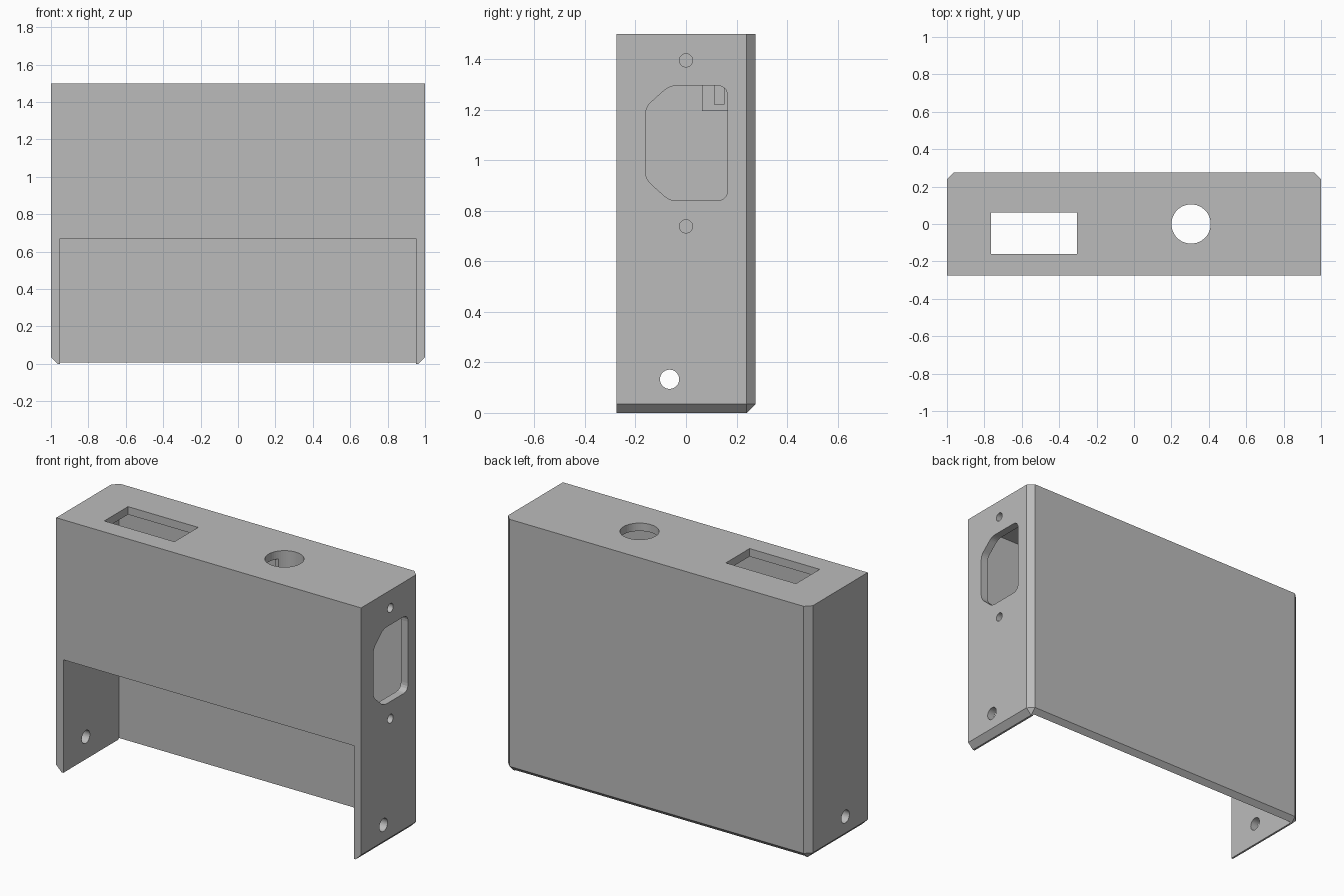
import bpy, bmesh, math
from mathutils import Vector, Matrix

if "Cube" in bpy.data.objects:
    bpy.data.objects.remove(bpy.data.objects["Cube"], do_unlink=True)

mat = bpy.data.materials.new("light grey plastic")
mat.use_nodes = True
GREY = (0.5, 0.5, 0.5, 1)
mat.diffuse_color = GREY
mat.node_tree.nodes["Principled BSDF"].inputs["Base Color"].default_value = GREY


def make(name, bm):
    bmesh.ops.recalc_face_normals(bm, faces=bm.faces)
    mesh = bpy.data.meshes.new(name)
    bm.to_mesh(mesh)
    bm.free()
    mesh.materials.append(mat)
    ob = bpy.data.objects.new(name, mesh)
    bpy.context.collection.objects.link(ob)
    return ob


def box_bm(lo, hi):
    bm = bmesh.new()
    bmesh.ops.create_cube(bm, size=1)
    lo, hi = Vector(lo), Vector(hi)
    for v in bm.verts:
        v.co = Vector(h if c > 0 else l for c, l, h in zip(v.co, lo, hi))
    return bm


def box(name, lo, hi):
    return make(name, box_bm(lo, hi))


def rod(name, centre, radius, length, axis):
    bm = bmesh.new()
    turn = Matrix.Rotation(math.pi / 2, 4, "Y") if axis == "X" else Matrix()
    bmesh.ops.create_cone(bm, cap_ends=True, segments=48, radius1=radius,
                          radius2=radius, depth=length,
                          matrix=Matrix.Translation(centre) @ turn)
    return make(name, bm)


def cut(target, cutters):
    for c in cutters:
        mod = target.modifiers.new("cut", "BOOLEAN")
        mod.operation, mod.solver, mod.object = "DIFFERENCE", "EXACT", c
        c.hide_render = True
    bpy.context.view_layer.update()
    graph = bpy.context.evaluated_depsgraph_get()
    mesh = bpy.data.meshes.new_from_object(target.evaluated_get(graph))
    target.modifiers.clear()
    target.data = mesh
    for c in cutters:
        bpy.data.objects.remove(c, do_unlink=True)


def socket_cutter():
    # Rounded outline with two clipped corners, pushed through the side wall
    corners = [(-0.16, 0.925, 0.03), (-0.065, 0.84, 0.03), (0.165, 0.84, 0.045),
               (0.165, 1.295, 0.045), (-0.065, 1.295, 0.03), (-0.16, 1.21, 0.03)]
    pts = []
    for i, (y, z, r) in enumerate(corners):
        p = Vector((y, z))
        a = p + (Vector(corners[i - 1][:2]) - p).normalized() * r
        b = p + (Vector(corners[(i + 1) % len(corners)][:2]) - p).normalized() * r
        for k in range(6):
            t = k / 5
            pts.append(a * (1 - t) ** 2 + p * 2 * t * (1 - t) + b * t ** 2)
    bm = bmesh.new()
    face = bm.faces.new([bm.verts.new((0.8, q.x, q.y)) for q in pts])
    ext = bmesh.ops.extrude_face_region(bm, geom=[face])
    moved = [g for g in ext["geom"] if isinstance(g, bmesh.types.BMVert)]
    bmesh.ops.translate(bm, verts=moved, vec=(0.4, 0, 0))
    return make("socket_cutter", bm)


# Outer shell with chamfered rear uprights and lower edges
D, H = 0.275, 1.5
bm = box_bm((-1, -D, 0), (1, D, H))


def chamfered(e):
    a, b = (v.co for v in e.verts)
    m = (a + b) / 2
    rear_upright = m.y > 0.2 and abs(m.x) > 0.9
    lower = m.z < 0.1 and (m.y > 0.2 or abs(m.x) > 0.9)
    return rear_upright or lower


bmesh.ops.bevel(bm, geom=[e for e in bm.edges if chamfered(e)],
                offset=0.035, segments=1, affect="EDGES")
shell = make("enclosure_shell", bm)

# Hollow interior, then the front opening and the ports
IX, IY, IZ = 0.953, 0.247, 1.453
cut(shell, [box("cavity", (-IX, -IY, -0.2), (IX, IY, IZ))])
cut(shell, [
    box("front_opening", (-IX, -0.5, -0.2), (IX, 0, 0.67)),
    box("switch_opening", (-0.765, -0.16, 1.3), (-0.305, 0.062, 1.7)),
    rod("button_opening", (0.305, 0, H), 0.105, 0.4, "Z"),
    rod("cross_hole", (0, -0.065, 0.133), 0.038, 3, "X"),
    rod("upper_screw_hole", (1, 0, 1.395), 0.026, 0.4, "X"),
    rod("lower_screw_hole", (1, 0, 0.738), 0.026, 0.4, "X"),
    socket_cutter(),
])

# Small support block inside, behind the button opening
block = box("inner_block", (0.2, 0.063, 1.195), (0.45, IY, IZ))
cut(block, [rod("button_clearance", (0.305, 0, 1.3), 0.105, 0.8, "Z"),
            box("block_slot", (0.4, 0.112, 1.22), (0.6, 0.15, 1.4))])
